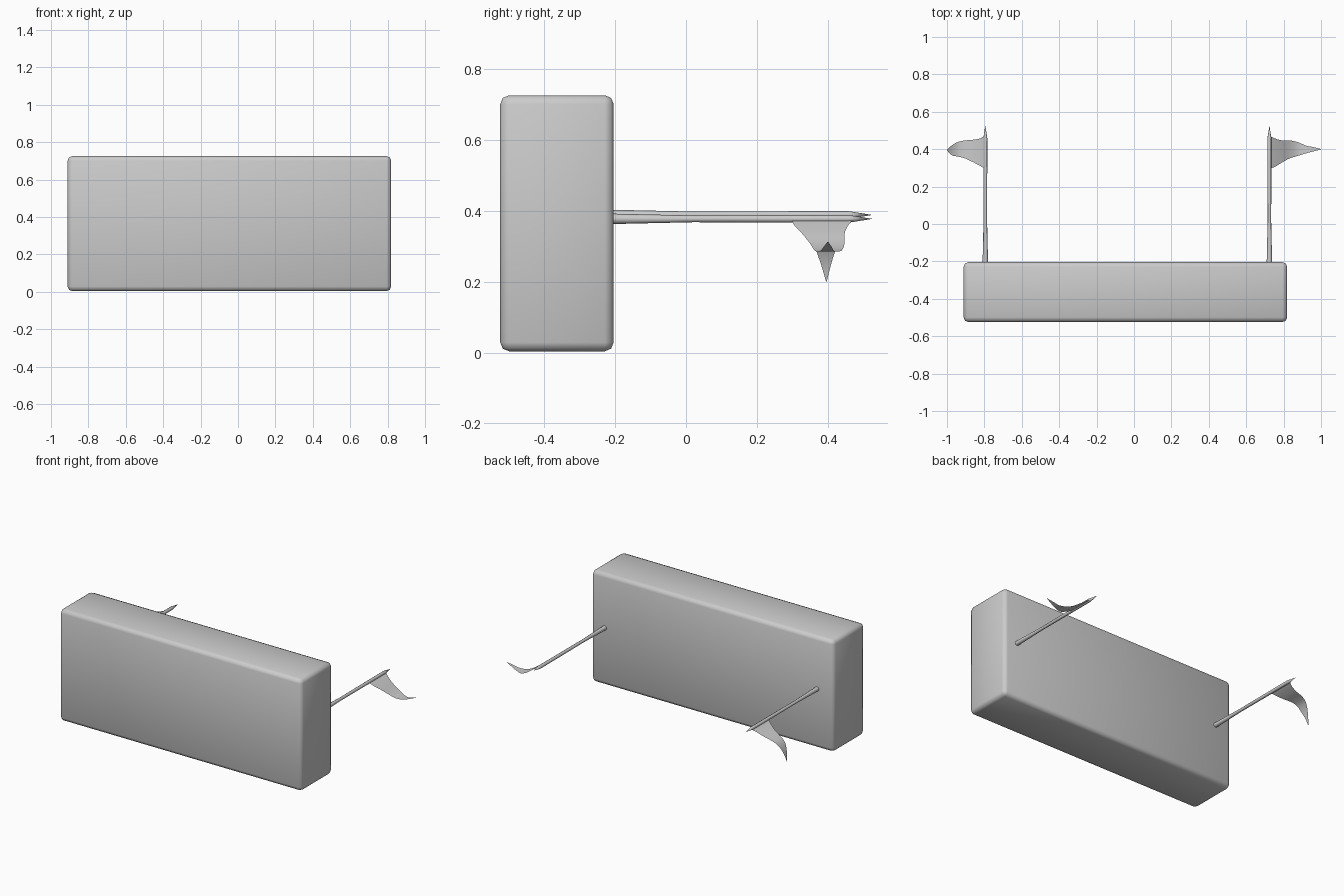
import bpy, bmesh
from math import cos, sin, pi

if "Cube" in bpy.data.objects:
    bpy.data.objects.remove(bpy.data.objects["Cube"])


def make_object(name, verts, faces, angle=None):
    mesh = bpy.data.meshes.new(name)
    mesh.from_pydata(verts, [], faces)
    bm = bmesh.new()
    bm.from_mesh(mesh)
    bmesh.ops.recalc_face_normals(bm, faces=bm.faces)
    bm.to_mesh(mesh)
    bm.free()
    mesh.shade_smooth()
    obj = bpy.data.objects.new(name, mesh)
    bpy.context.collection.objects.link(obj)
    return obj


# Block body with softly bevelled edges
bpy.ops.mesh.primitive_cube_add(size=1, location=(-0.046, -0.364, 0.3645))
body = bpy.context.object
body.name = "block_body"
body.scale = (1.73, 0.32, 0.722)
bpy.ops.object.transform_apply(location=False, rotation=False, scale=True)
bevel = body.modifiers.new("soft_edges", "BEVEL")
bevel.width = 0.025
bevel.segments = 2
body.data.shade_smooth()


# Slender pole along y: rings of (y, radius), ending in a point
def pole(name, x, z, sides=8):
    rings = [(-0.22, 0.0145), (-0.2, 0.0145), (0.02, 0.0095),
             (0.30, 0.0105), (0.46, 0.0105)]
    verts = [(x + r * cos(2 * pi * i / sides), y, z + r * sin(2 * pi * i / sides))
             for y, r in rings for i in range(sides)]
    faces = [(k * sides + i, k * sides + (i + 1) % sides,
              (k + 1) * sides + (i + 1) % sides, (k + 1) * sides + i)
             for k in range(len(rings) - 1) for i in range(sides)]
    verts.append((x, 0.526, z))
    last = (len(rings) - 1) * sides
    faces += [(last + i, last + (i + 1) % sides, len(verts) - 1) for i in range(sides)]
    faces.append(tuple(range(sides)))
    make_object(name, verts, faces)


def catmull(points, steps=4):
    # smooth interpolation through the cross sections
    p = [points[0]] + points + [points[-1]]
    out = []
    for k in range(1, len(p) - 2):
        for s in range(steps):
            t = s / steps
            out.append([0.5 * (2 * b + (c - a) * t + (2 * a - 5 * b + 4 * c - d) * t * t
                               + (3 * b - a - 3 * c + d) * t ** 3)
                        for a, b, c, d in zip(*p[k - 1:k + 3])])
    return out + [list(points[-1])]


# Cloth pennant: sections of (x, z, y_low, y_high)
def pennant(name, sections, across=6):
    rows = catmull(sections)
    verts = [(x, lo + (hi - lo) * j / across, z)
             for x, z, lo, hi in rows for j in range(across + 1)]
    n = across + 1
    faces = [(k * n + j, k * n + j + 1, (k + 1) * n + j + 1, (k + 1) * n + j)
             for k in range(len(rows) - 1) for j in range(across)]
    make_object(name, verts, faces)


pole("left_pole", -0.795, 0.388)
pole("right_pole", 0.724, 0.377)

pennant("right_pennant", [
    (0.730, 0.373, 0.298, 0.470), (0.755, 0.358, 0.306, 0.457),
    (0.790, 0.335, 0.328, 0.447), (0.830, 0.307, 0.350, 0.447),
    (0.875, 0.287, 0.364, 0.438), (0.920, 0.286, 0.378, 0.419),
    (0.960, 0.298, 0.388, 0.411), (1.000, 0.312, 0.399, 0.401)])

pennant("left_pennant", [
    (-0.800, 0.383, 0.298, 0.470), (-0.825, 0.369, 0.312, 0.457),
    (-0.865, 0.352, 0.333, 0.450), (-0.910, 0.339, 0.353, 0.446),
    (-0.945, 0.322, 0.361, 0.437), (-0.970, 0.292, 0.366, 0.423),
    (-0.989, 0.248, 0.381, 0.409), (-1.000, 0.200, 0.395, 0.397)])
